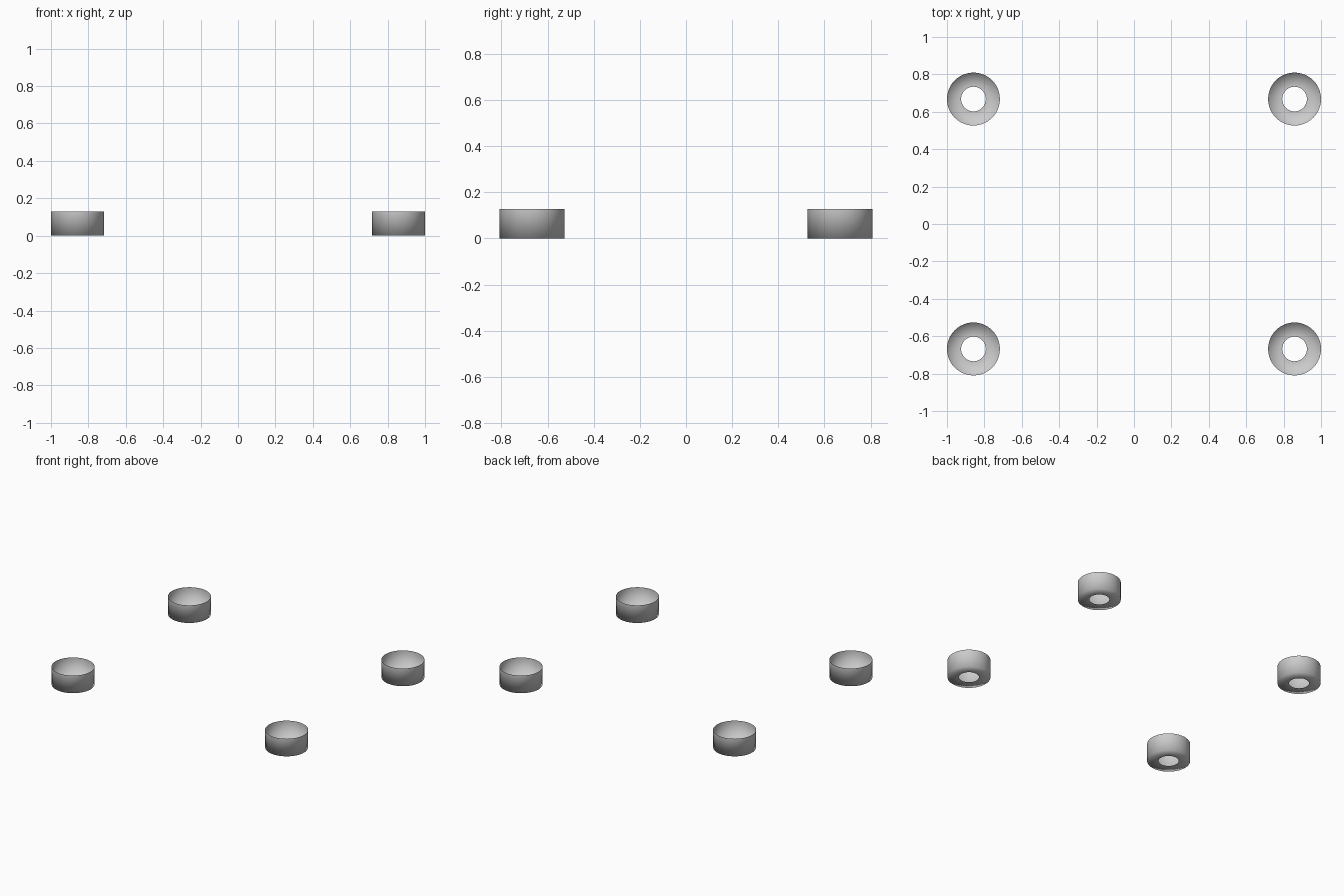
import bpy, bmesh
from math import cos, sin, tau

if "Cube" in bpy.data.objects:
    bpy.data.objects.remove(bpy.data.objects["Cube"])

R, HOLE, H = 0.1415, 0.066, 0.128   # cup radius, floor hole radius, height
CX, CY = 1 - R, 0.668               # cup centres
SEG = 48


def cup_mesh():
    # Thin open cup: floor ring around a hole, then a straight wall
    bm = bmesh.new()
    rings = []
    for r, z in [(HOLE, 0), (R, 0), (R, H)]:
        rings.append([bm.verts.new((r * cos(tau * i / SEG), r * sin(tau * i / SEG), z))
                      for i in range(SEG)])
    for a, b in zip(rings, rings[1:]):
        for i in range(SEG):
            j = (i + 1) % SEG
            # Normals face outward and down; wall and floor are shaded as one surface
            bm.faces.new((a[i], a[j], b[j], b[i])).smooth = True
    mesh = bpy.data.meshes.new("foot_cup")
    bm.to_mesh(mesh)
    bm.free()
    return mesh


# Four identical cups at the corners
mesh = cup_mesh()
for sy, depth in ((-1, "front"), (1, "back")):
    for sx, side in ((-1, "left"), (1, "right")):
        cup = bpy.data.objects.new(f"{depth}_{side}_foot_cup", mesh)
        cup.location = (sx * CX, sy * CY, 0)
        bpy.context.collection.objects.link(cup)
